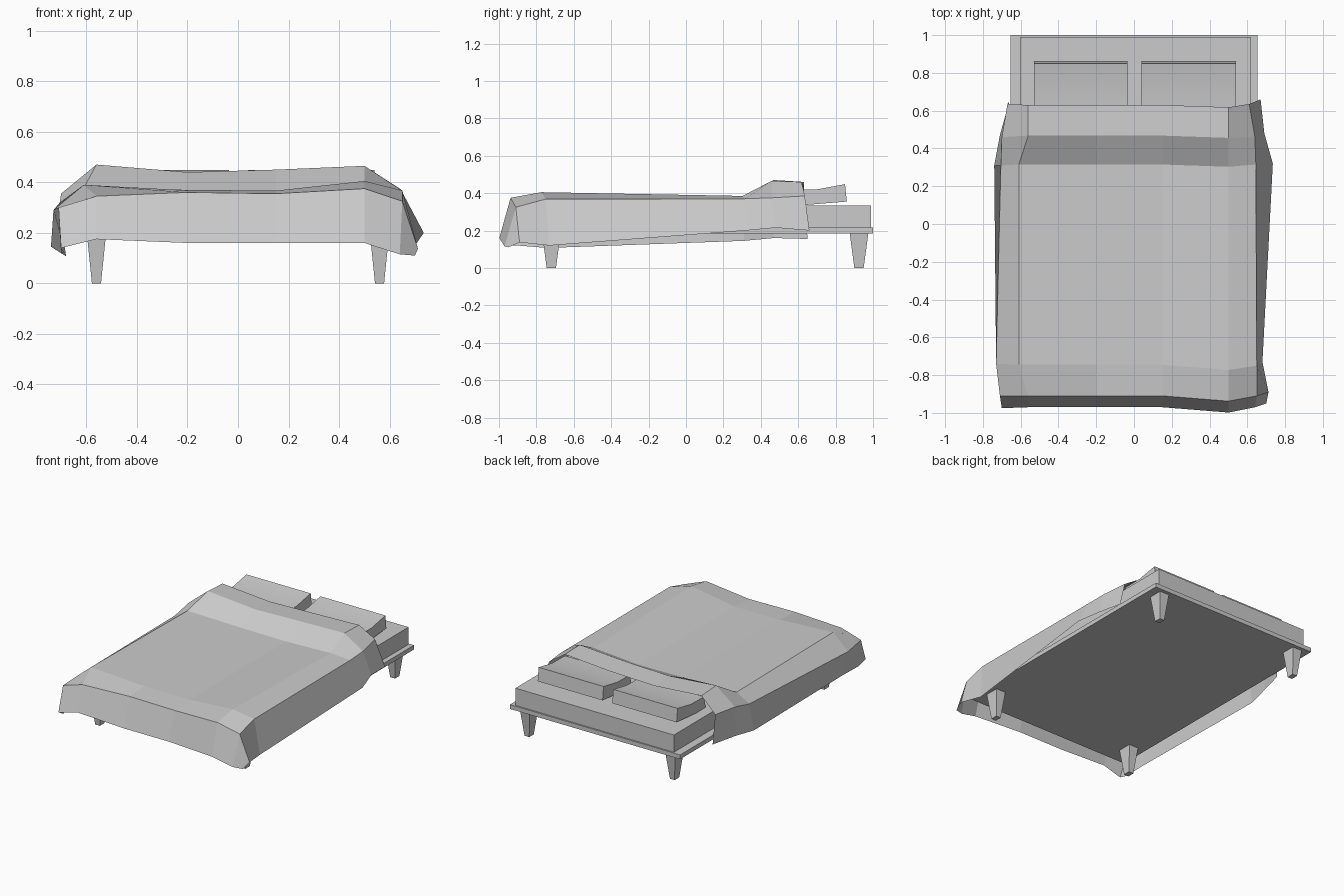
import bpy, bmesh, math

if "Cube" in bpy.data.objects:
    bpy.data.objects.remove(bpy.data.objects["Cube"])


def make(name, verts, faces, smooth=False):
    me = bpy.data.meshes.new(name)
    me.from_pydata(verts, [], faces)
    bm = bmesh.new()
    bm.from_mesh(me)
    bmesh.ops.recalc_face_normals(bm, faces=bm.faces)
    bm.to_mesh(me)
    bm.free()
    ob = bpy.data.objects.new(name, me)
    bpy.context.collection.objects.link(ob)
    if smooth:
        bpy.ops.object.select_all(action='DESELECT')
        ob.select_set(True)
        bpy.context.view_layer.objects.active = ob
        bpy.ops.object.shade_smooth_by_angle(angle=math.radians(60))
    return ob


def prism(name, lower, upper, smooth=False):
    """Solid between two matching closed outlines."""
    n = len(lower)
    faces = [[i, (i + 1) % n, n + (i + 1) % n, n + i] for i in range(n)]
    faces += [list(range(n)), list(range(n, 2 * n))]
    return make(name, lower + upper, faces, smooth)


def rect(x0, x1, y0, y1, z):
    return [(x0, y0, z), (x1, y0, z), (x1, y1, z), (x0, y1, z)]


# Base slab and mattress
prism("bed_base", rect(-.655, .655, -.88, 1.0, .185), rect(-.655, .655, -.88, 1.0, .215))
prism("mattress", rect(-.60, .62, -.87, .99, .215), rect(-.60, .62, -.87, .99, .335))

# Tapered legs
for end, y in (("front", -.72), ("back", .925)):
    for side, x in (("left", -.56), ("right", .56)):
        prism(f"{end}_{side}_leg",
              rect(x - .018, x + .018, y - .025, y + .025, 0),
              rect(x - .037, x + .037, y - .05, y + .05, .187))

# Pillows: side profile (y, z) extruded across x
profile = [(.54, .338), (.64, .337), (.86, .355), (.85, .448), (.70, .42), (.56, .418)]
for side, x0, x1 in (("left", -.53, -.035), ("right", .04, .54)):
    prism(f"{side}_pillow", [(x0, y, z) for y, z in profile],
          [(x1, y, z) for y, z in profile], True)

# Duvet rows from head to foot:
# left hem, left edge, (y, first x, heights across the top), right edge, right hem
rows = [
    ((-.66, .65, .155), (-.67, .635, .36), (.63, -.56, .46, .432, .442, .46), (.61, .635, .385), (.67, .66, .20)),
    ((-.71, .47, .16), (-.70, .46, .355), (.468, -.56, .47, .44, .45, .465), (.64, .46, .375), (.69, .48, .215)),
    ((-.74, .31, .145), (-.705, .31, .32), (.315, -.61, .378, .37, .367, .385), (.645, .315, .37), (.735, .32, .20)),
    ((-.68, -.74, .107), (-.73, -.74, .29), (-.745, -.61, .39, .368, .367, .405), (.65, -.75, .368), (.68, -.73, .12)),
    ((-.70, -.90, .12), (-.71, -.91, .30), (-.91, -.56, .345, .36, .355, .375), (.65, -.91, .325), (.712, -.89, .137)),
    ((-.685, -.94, .12), (-.70, -.975, .14), (-.97, -.56, .175, .16, .16, .16), (.64, -.97, .115), (.70, -.95, .11)),
]
verts = []
for i, (hem_l, edge_l, top, edge_r, hem_r) in enumerate(rows):
    y, x0, *zs = top
    sag = .028 if i > 2 else .012
    inner = [(x, y - (sag if x == .5 else 0), z) for x, z in zip((x0, -.2, .15, .5), zs)]
    verts += [hem_l, edge_l] + inner + [edge_r, hem_r]
w = 8
faces = [(r * w + c, (r + 1) * w + c, (r + 1) * w + c + 1, r * w + c + 1)
         for r in range(len(rows) - 1) for c in range(w - 1)]
make("duvet", verts, faces)
